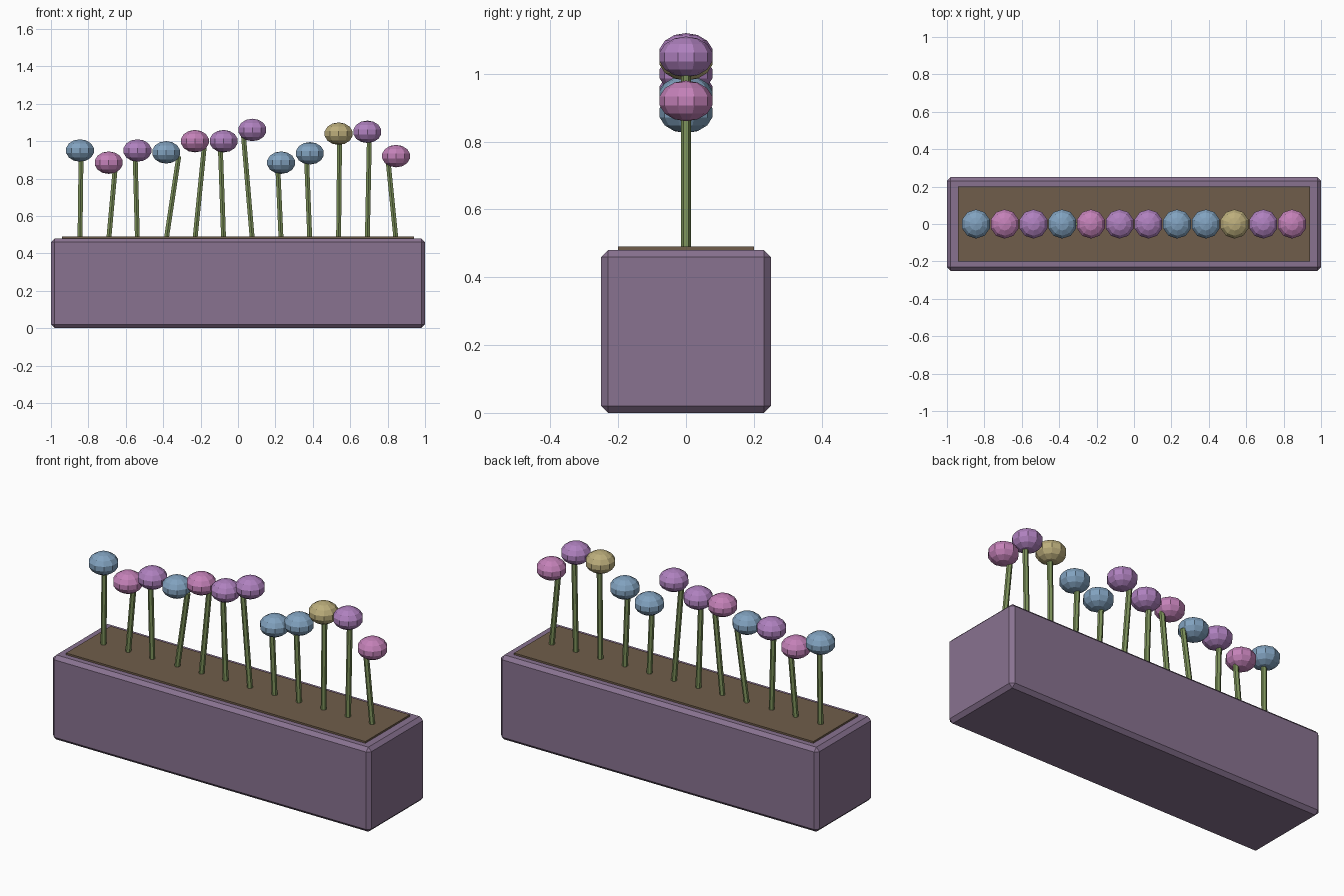
import bpy
import bmesh
from mathutils import Matrix, Vector

if "Cube" in bpy.data.objects:
    bpy.data.objects.remove(bpy.data.objects["Cube"])


def material(name, rgb):
    m = bpy.data.materials.new(name)
    m.diffuse_color = (*rgb, 1)
    m.use_nodes = True
    m.node_tree.nodes["Principled BSDF"].inputs["Base Color"].default_value = m.diffuse_color
    return m


def add_object(name, bm, mat):
    me = bpy.data.meshes.new(name)
    bm.to_mesh(me)
    bm.free()
    me.materials.append(mat)
    ob = bpy.data.objects.new(name, me)
    bpy.context.collection.objects.link(ob)
    return ob


def box(name, size, z0, mat, bevel=0):
    bm = bmesh.new()
    bmesh.ops.create_cube(bm, size=1, matrix=Matrix.Translation((0, 0, z0 + size[2] / 2)) @ Matrix.Diagonal((*size, 1)))
    if bevel:
        bmesh.ops.bevel(bm, geom=bm.edges[:], offset=bevel, segments=1, affect='EDGES')
    return add_object(name, bm, mat)


def stem(name, base, top):
    axis = top - base
    bm = bmesh.new()
    rot = Vector((0, 0, 1)).rotation_difference(axis).to_matrix().to_4x4()
    bmesh.ops.create_cone(bm, cap_ends=True, segments=6, radius1=0.015, radius2=0.015, depth=axis.length,
                          matrix=Matrix.Translation((base + top) / 2) @ rot)
    return add_object(name, bm, green)


def flower_head(name, centre, mat):
    bm = bmesh.new()
    bmesh.ops.create_uvsphere(bm, u_segments=10, v_segments=7, radius=0.08,
                              matrix=Matrix.Translation(centre) @ Matrix.Diagonal((1, 1, 0.75, 1)))
    return add_object(name, bm, mat)


plum = material("plum", (0.25, 0.17, 0.28))
brown = material("soil_brown", (0.16, 0.11, 0.07))
green = material("stem_green", (0.20, 0.28, 0.10))
petals = {
    "b": material("petal_blue", (0.22, 0.36, 0.52)),
    "p": material("petal_pink", (0.55, 0.22, 0.48)),
    "v": material("petal_violet", (0.43, 0.22, 0.52)),
    "y": material("petal_yellow", (0.50, 0.42, 0.20)),
}

# Planter and soil
box("planter_box", (2, 0.5, 0.48), 0, plum, 0.02)
box("soil", (1.88, 0.4, 0.04), 0.45, brown)

# Row of flowers: colour, head height, stem lean (dx per dz)
flowers = [("b", 0.95, 0.013), ("p", 0.885, 0.09), ("v", 0.95, -0.027), ("b", 0.94, 0.15),
           ("p", 1.0, 0.10), ("v", 1.0, -0.035), ("v", 1.06, -0.085), ("b", 0.885, -0.045),
           ("b", 0.935, -0.04), ("y", 1.04, 0.01), ("v", 1.05, 0.02), ("p", 0.92, -0.10)]
for i, (colour, z, lean) in enumerate(flowers):
    x = -0.845 + i * 1.69 / 11
    top = z - 0.02
    stem(f"stem_{i + 1}", Vector((x, 0, 0.47)), Vector((x + lean * (top - 0.47), 0, top)))
    flower_head(f"flower_head_{i + 1}", (x, 0, z), petals[colour])
